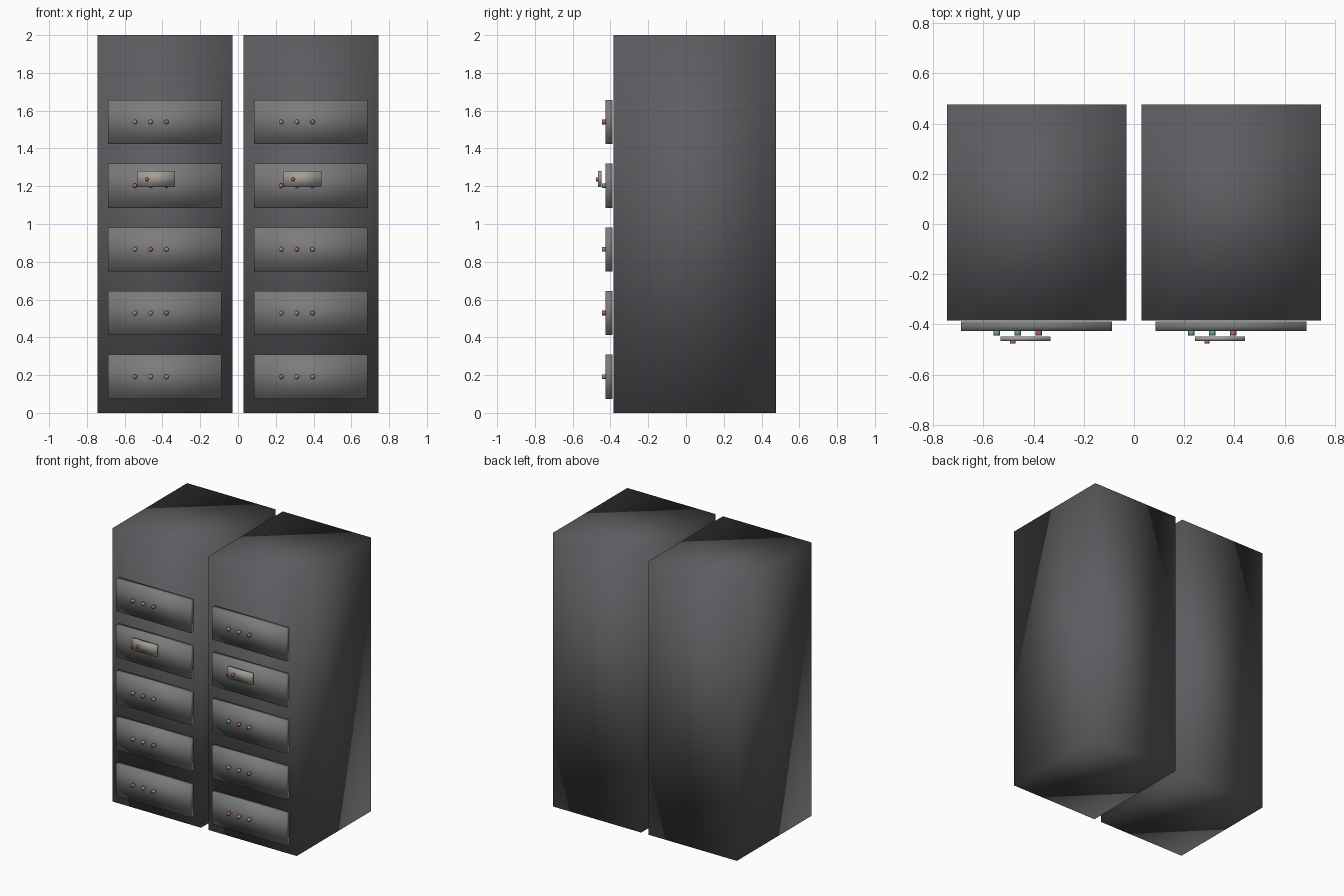
import bpy, bmesh
from math import radians
from mathutils import Matrix

if "Cube" in bpy.data.objects:
    bpy.data.objects.remove(bpy.data.objects["Cube"])


def material(name, rgb):
    m = bpy.data.materials.new(name)
    m.diffuse_color = (*rgb, 1)
    m.use_nodes = True
    m.node_tree.nodes["Principled BSDF"].inputs["Base Color"].default_value = m.diffuse_color
    return m


DARK = material("dark_grey", (0.11, 0.11, 0.12))
MID = material("mid_grey", (0.2, 0.2, 0.2))
PALE = material("warm_grey", (0.36, 0.34, 0.31))
RED = material("red", (0.45, 0.12, 0.12))
GREEN = material("green", (0.16, 0.34, 0.27))


def finish(bm, name, mat):
    # the source boxes are smooth shaded right over their corners
    for f in bm.faces:
        f.smooth = True
    me = bpy.data.meshes.new(name)
    bm.to_mesh(me)
    bm.free()
    me.materials.append(mat)
    ob = bpy.data.objects.new(name, me)
    bpy.context.collection.objects.link(ob)
    return ob


def box(name, mat, x, y, z):
    """Box from (min, max) ranges."""
    bm = bmesh.new()
    bmesh.ops.create_cube(bm, size=1)
    for v in bm.verts:
        v.co = [(a + b) / 2 + c * (b - a) for c, (a, b) in zip(v.co, (x, y, z))]
    return finish(bm, name, mat)


def button(name, mat, x, y, z, r):
    """Short cylinder pointing forward, y = (front, back)."""
    bm = bmesh.new()
    rot = Matrix.Translation((x, sum(y) / 2, z)) @ Matrix.Rotation(radians(90), 4, 'X')
    bmesh.ops.create_cone(bm, cap_ends=True, segments=12, radius1=r, radius2=r,
                          depth=y[1] - y[0], matrix=rot)
    return finish(bm, name, mat)


red_index = [0, 2, 1, 0, 2]  # lit button in each row, bottom to top

for side, dx in (("left", 0.0), ("right", 0.774)):
    # tall cabinet body
    box(f"{side}_cabinet", DARK, (-0.745 + dx, -0.03 + dx), (-0.384, 0.476), (0, 2))
    for row in range(5):
        z = 0.191 + row * 0.3373
        # drawer panel and its three buttons
        box(f"{side}_panel_{row}", MID, (-0.688 + dx, -0.088 + dx),
            (-0.425, -0.388), (z - 0.117, z + 0.117))
        for i in range(3):
            button(f"{side}_button_{row}_{i}", RED if i == red_index[row] else GREEN,
                   -0.546 + i * 0.0835 + dx, (-0.444, -0.424), z, 0.0125)
    # small plate with its own button, standing in front of the fourth panel
    box(f"{side}_plate", PALE, (-0.532 + dx, -0.333 + dx), (-0.465, -0.448), (1.197, 1.281))
    button(f"{side}_plate_button", RED, -0.483 + dx, (-0.476, -0.464), 1.236, 0.0105)
